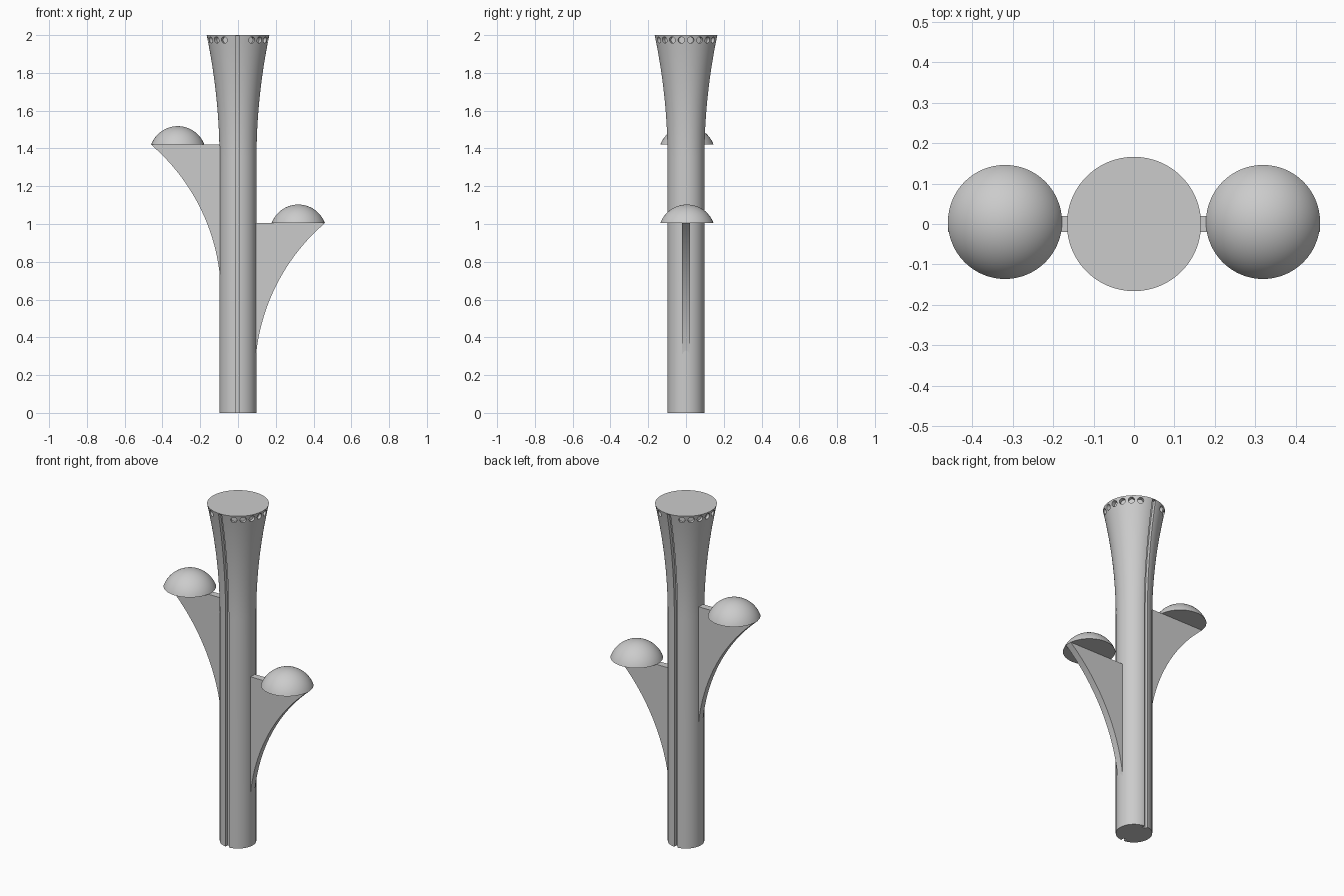
import bpy, bmesh, math
from mathutils import Matrix, Vector

if "Cube" in bpy.data.objects:
    bpy.data.objects.remove(bpy.data.objects["Cube"], do_unlink=True)

grey = bpy.data.materials.new("light grey")
grey.use_nodes = True
GREY = (0.6, 0.6, 0.6, 1)
grey.diffuse_color = GREY
grey.node_tree.nodes["Principled BSDF"].inputs["Base Color"].default_value = GREY


def make(name, bm):
    bmesh.ops.recalc_face_normals(bm, faces=bm.faces)
    me = bpy.data.meshes.new(name)
    bm.to_mesh(me)
    bm.free()
    me.materials.append(grey)
    ob = bpy.data.objects.new(name, me)
    bpy.context.collection.objects.link(ob)
    return ob


def select(ob):
    bpy.ops.object.select_all(action='DESELECT')
    ob.select_set(True)
    bpy.context.view_layer.objects.active = ob


def smooth(ob):
    select(ob)
    bpy.ops.object.shade_smooth_by_angle(angle=math.radians(30))


def lathe(name, profile, steps=96):
    """Turn a closed (radius, z) profile about the z axis."""
    bm = bmesh.new()
    verts = [bm.verts.new((r, 0, z)) for r, z in profile]
    edges = [bm.edges.new(pair) for pair in zip(verts, verts[1:])]
    bmesh.ops.spin(bm, geom=verts + edges, cent=(0, 0, 0), axis=(0, 0, 1),
                   angle=math.tau, steps=steps, use_duplicate=False)
    bmesh.ops.remove_doubles(bm, verts=bm.verts, dist=1e-5)
    return make(name, bm)


def prism(bm, points, offset):
    """Extrude a flat outline by an offset vector."""
    face = bm.faces.new([bm.verts.new(p) for p in points])
    new = bmesh.ops.extrude_face_region(bm, geom=[face])["geom"]
    bmesh.ops.translate(bm, vec=offset,
                        verts=[v for v in new if isinstance(v, bmesh.types.BMVert)])


def cut(target, cutter):
    mod = target.modifiers.new("cut", 'BOOLEAN')
    mod.operation, mod.solver, mod.object = 'DIFFERENCE', 'EXACT', cutter
    select(target)
    bpy.ops.object.modifier_apply(modifier=mod.name)
    bpy.data.objects.remove(cutter, do_unlink=True)


# Column: straight shaft flaring towards the top
RADIUS, FLARE_Z, TOP = 0.098, 1.35, 2.0


def radius(z):
    return RADIUS + 0.068 * max(0, (z - FLARE_Z) / (TOP - FLARE_Z)) ** 2


flare = [FLARE_Z + (TOP - FLARE_Z) * i / 16 for i in range(17)]
column = lathe("column", [(0, 0), (RADIUS, 0)] + [(radius(z), z) for z in flare] + [(0, TOP)])

# Narrow grooves down the front and back, closed by the top rim
bm = bmesh.new()
heights = [-0.1] + flare[:-1] + [TOP - 0.004]
for side in (-1, 1):
    inner = [(-0.013, side * (radius(z) - 0.02), z) for z in heights]
    outer = [(-0.013, side * (radius(z) + 0.03), z) for z in reversed(heights)]
    prism(bm, inner + outer, (0.021, 0, 0))
cut(column, make("groove_cutter", bm))

# Ring of small holes under the rim, skipped beside the grooves
bm = bmesh.new()
for i in range(20):
    a = math.radians(9 + 18 * i)
    if abs(math.sin(a)) > 0.95:
        continue
    out = Vector((math.cos(a), math.sin(a), 0))
    place = Matrix.Translation(out * 0.17 + Vector((0, 0, 1.974)))
    turn = out.to_track_quat('Z', 'Y').to_matrix().to_4x4()
    bmesh.ops.create_cone(bm, cap_ends=True, segments=20, radius1=0.017,
                          radius2=0.017, depth=0.06, matrix=place @ turn)
cut(column, make("hole_cutter", bm))
smooth(column)


# Curved fin brackets, each carrying a dome
def bracket(name, side, top):
    arc_r, drop = 1.06, 0.805
    bm = bmesh.new()
    outline = [(0.46 * side, -0.02, top), (0.05 * side, -0.02, top),
               (0.05 * side, -0.02, top - 0.72)]
    for i in range(25):
        h = 0.1 + (drop - 0.1) * i / 24
        x = 0.09 + arc_r - math.sqrt(arc_r ** 2 - h ** 2)
        outline.append((x * side, -0.02, top - drop + h))
    prism(bm, outline, (0, 0.04, 0))
    bmesh.ops.remove_doubles(bm, verts=bm.verts, dist=0.002)
    smooth(make(name + "_bracket", bm))

    base, height = 0.141, 0.098
    ball = (base ** 2 + height ** 2) / (2 * height)
    spread = math.asin(base / ball)
    cap = [(ball * math.sin(spread * i / 16),
            height - ball + ball * math.cos(spread * i / 16)) for i in range(17)]
    dome = lathe(name + "_dome", cap + [(0, 0)], 64)
    dome.location = (0.319 * side, 0.005, top)
    smooth(dome)


bracket("left", 1, 1.005)
bracket("right", -1, 1.42)
